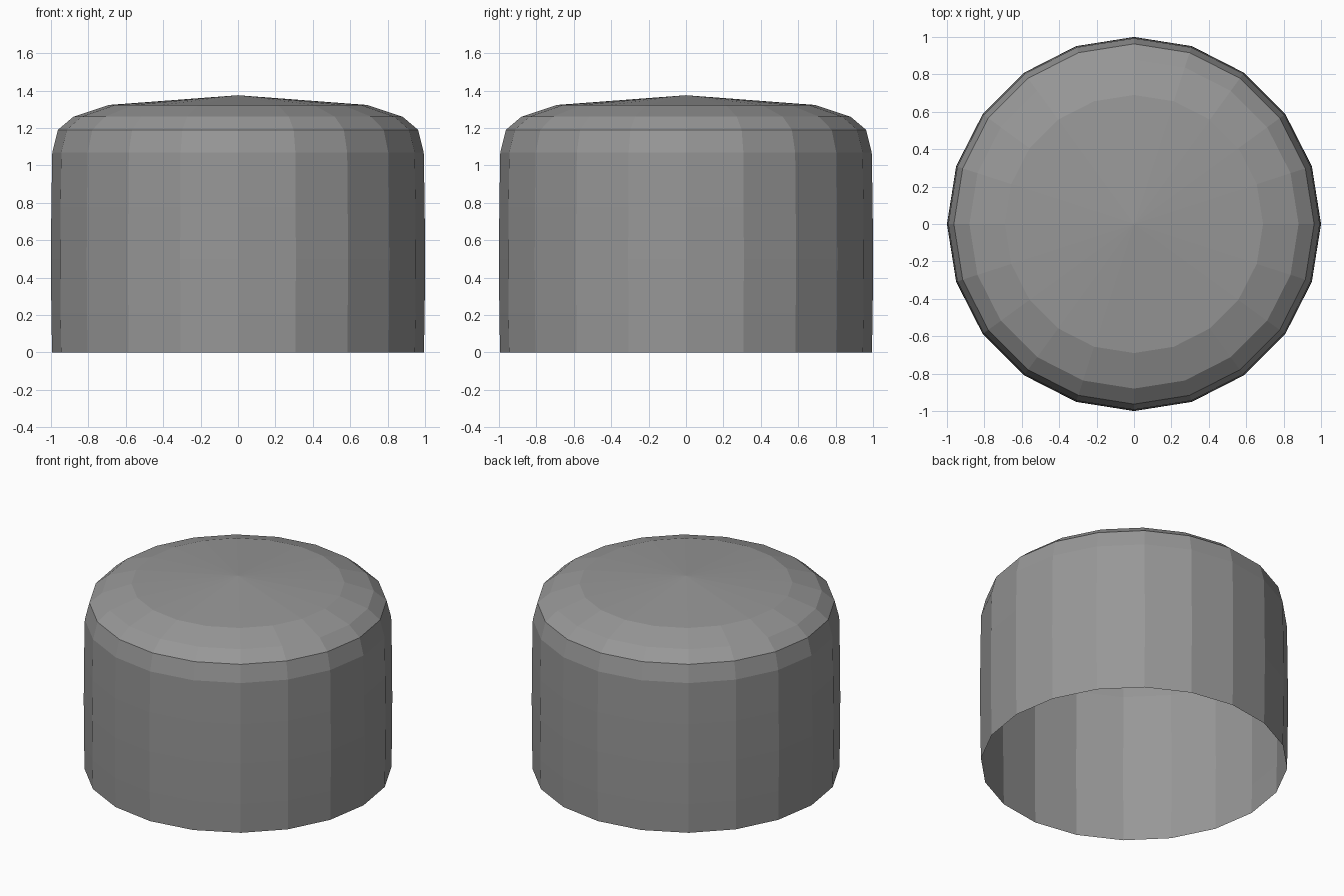
import bpy, bmesh
from math import cos, sin, tau

if "Cube" in bpy.data.objects:
    bpy.data.objects.remove(bpy.data.objects["Cube"])

SIDES = 20
# Radius and height of each ring, from the open rim up to the shoulder
PROFILE = [(0.994, 0), (0.998, 0.21), (1.0, 0.5), (0.998, 0.78), (0.993, 1.07),
           (0.963, 1.19), (0.88, 1.26), (0.69, 1.323)]
APEX_Z = 1.375

bm = bmesh.new()

# Rings of the wall and rounded shoulder
rings = [[bm.verts.new((r * cos(tau * i / SIDES), r * sin(tau * i / SIDES), z))
          for i in range(SIDES)] for r, z in PROFILE]
for low, high in zip(rings, rings[1:]):
    for i in range(SIDES):
        j = (i + 1) % SIDES
        bm.faces.new((low[i], low[j], high[j], high[i]))

# Shallow cone closing the top; the bottom stays open
apex = bm.verts.new((0, 0, APEX_Z))
for i in range(SIDES):
    bm.faces.new((rings[-1][i], rings[-1][(i + 1) % SIDES], apex))

mesh = bpy.data.meshes.new("domed_cap")
bm.to_mesh(mesh)
bm.free()

# Dark grey surface
grey = bpy.data.materials.new("dark_grey")
grey.diffuse_color = (0.31, 0.31, 0.31, 1)
grey.use_nodes = True
grey.node_tree.nodes["Principled BSDF"].inputs["Base Color"].default_value = grey.diffuse_color
mesh.materials.append(grey)
bpy.context.collection.objects.link(bpy.data.objects.new("domed_cap", mesh))
